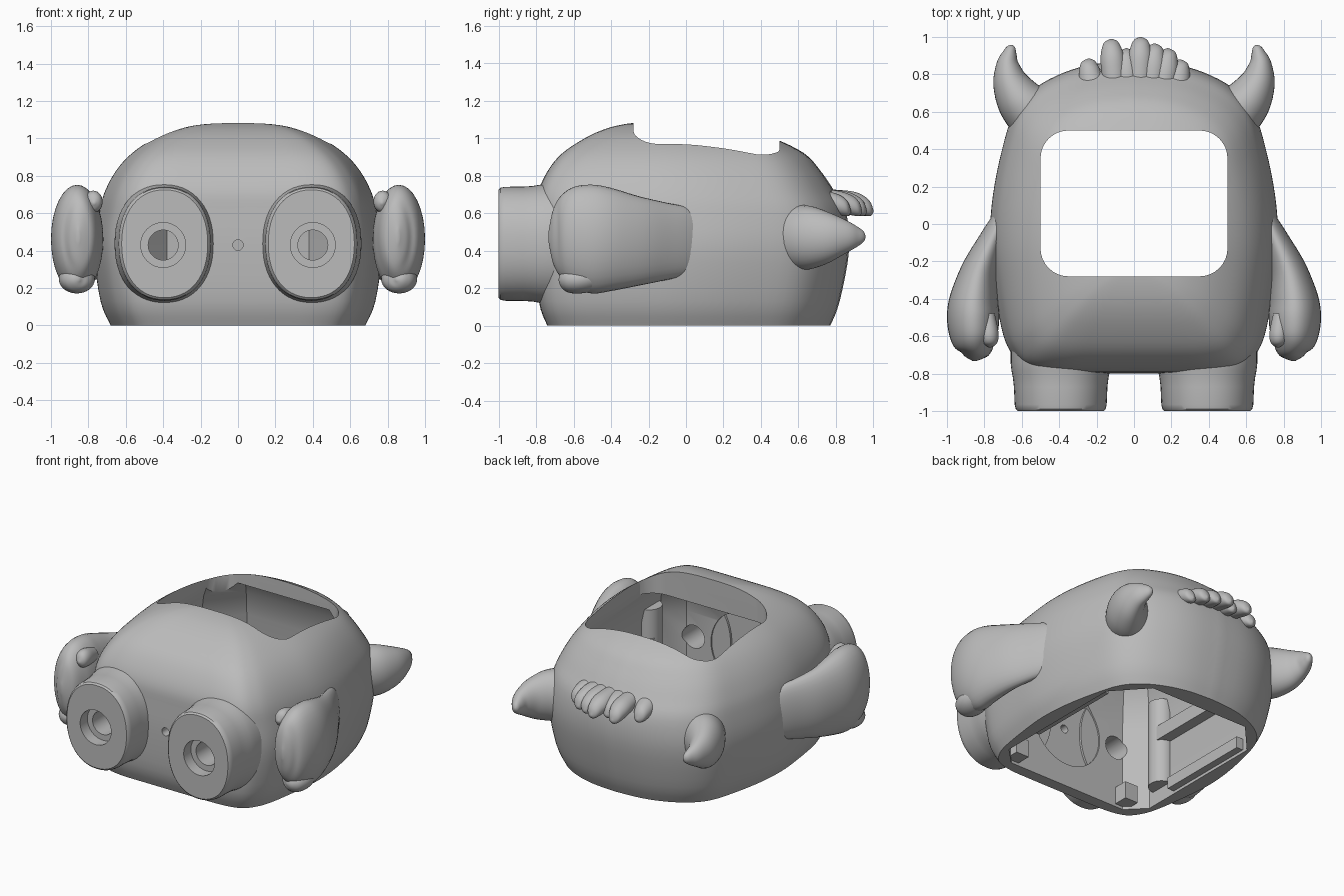
import bpy, bmesh, math
from mathutils import Vector

if "Cube" in bpy.data.objects:
    bpy.data.objects.remove(bpy.data.objects["Cube"])

grey = bpy.data.materials.new("plain grey")
grey.use_nodes = True
grey.diffuse_color = (0.5, 0.5, 0.5, 1)
grey.node_tree.nodes["Principled BSDF"].inputs["Base Color"].default_value = (0.5, 0.5, 0.5, 1)


def spline(points, steps):
    """Catmull-Rom interpolation of equal-length tuples."""
    pts = [Vector(p) for p in points]
    pts = [pts[0]] + pts + [pts[-1]]
    out = []
    for a, b, c, d in zip(pts, pts[1:], pts[2:], pts[3:]):
        for k in range(steps):
            t = k / steps
            out.append(b + 0.5 * t * ((c - a) + t * ((2 * a - 5 * b + 4 * c - d)
                                      + t * (3 * (b - c) + d - a))))
    return out + [pts[-1]]


def loft(name, rings):
    """Closed solid through a list of rings of equal size."""
    bm = bmesh.new()
    loops = [[bm.verts.new(p) for p in ring] for ring in rings]
    n = len(loops[0])
    for lo, hi in zip(loops, loops[1:]):
        for i in range(n):
            j = (i + 1) % n
            bm.faces.new((lo[i], lo[j], hi[j], hi[i]))
    bm.faces.new(loops[0])
    bm.faces.new(loops[-1])
    bmesh.ops.recalc_face_normals(bm, faces=bm.faces)
    mesh = bpy.data.meshes.new(name)
    bm.to_mesh(mesh)
    bm.free()
    mesh.materials.append(grey)
    obj = bpy.data.objects.new(name, mesh)
    bpy.context.collection.objects.link(obj)
    return obj


def oval(rx, ry, power=2.0, n=40):
    """Superellipse outline."""
    out = []
    for i in range(n):
        a = 2 * math.pi * i / n
        c, s = math.cos(a), math.sin(a)
        out.append((rx * math.copysign(abs(c) ** (2 / power), c),
                    ry * math.copysign(abs(s) ** (2 / power), s)))
    return out


def sweep(name, stations, steps=5):
    """Oval tube along stations of (x, y, z, side radius, height radius)."""
    st = spline(stations, steps)
    rings = []
    for i, p in enumerate(st):
        d = st[min(i + 1, len(st) - 1)] - st[max(i - 1, 0)]
        side = Vector((-d[1], d[0], 0)).normalized()
        centre = Vector(p[:3])
        rings.append([centre + side * u + Vector((0, 0, v))
                      for u, v in oval(p[3], p[4], n=32)])
    return loft(name, rings)


def rod(name, x, z, r, y0, y1):
    """Round rod running along y."""
    return loft(name, [[(x + u, y, z + v) for u, v in oval(r, r)] for y in (y0, y1)])


def block(name, s, x0, x1, y0, y1, z0, z1):
    """Box on side s."""
    return loft(name, [[(s * x0, y0, z), (s * x1, y0, z), (s * x1, y1, z), (s * x0, y1, z)]
                       for z in (z0, z1)])


def carve(obj, cutters):
    bpy.context.view_layer.objects.active = obj
    for c in cutters:
        m = obj.modifiers.new("cut", "BOOLEAN")
        m.operation, m.solver, m.object = "DIFFERENCE", "EXACT", c
        bpy.ops.object.modifier_apply(modifier=m.name)
    for c in cutters:
        bpy.data.objects.remove(c)


def smooth(obj, degrees=35):
    bpy.ops.object.select_all(action="DESELECT")
    obj.select_set(True)
    bpy.context.view_layer.objects.active = obj
    bpy.ops.object.shade_smooth_by_angle(angle=math.radians(degrees))


# Body: plan outline scaled at each height
plan = spline([(0, -.8), (.25, -.8), (.45, -.795), (.59, -.76), (.665, -.675), (.71, -.55),
               (.75, -.3), (.77, -.08), (.755, .15), (.705, .4), (.64, .6),
               (.53, .725), (.37, .81), (.2, .855), (0, .87)], 4)
half = [(p[0], p[1]) for p in plan]
outline = half + [(-x, y) for x, y in reversed(half[1:-1])]
levels = spline([(0, .68, -.74, .77), (.13, .735, -.785, .82), (.4, .77, -.8, .87),
                 (.6, .745, -.795, .855), (.72, .71, -.785, .79), (.83, .65, -.735, .715),
                 (.92, .568, -.66, .63), (1.0, .45, -.54, .465), (1.05, .33, -.43, .27),
                 (1.075, .21, -.33, .08), (1.085, .04, -.24, -.14)], 4)
body = loft("body", [[(x * w / .77, yf + (y + .8) / 1.67 * (yb - yf), z) for x, y in outline]
                     for z, w, yf, yb in levels])

# Hollow inside, open at the bottom
room = [(.46, -.66), (.58, -.54), (.58, .42), (.38, .64)]
room += [(-x, y) for x, y in reversed(room)]
cavity = loft("cavity_cutter", [[(x * k, y * k, z) for x, y in room]
                                for z, k in ((-.1, 1), (.6, 1), (.78, .93), (.88, .84))])

# Rounded window in the top
corner = []
for cx, cy, start in ((.35, .35, 0), (-.35, .35, 90), (-.35, -.13, 180), (.35, -.13, 270)):
    for i in range(9):
        a = math.radians(start + i * 90 / 8)
        corner.append((cx + .15 * math.cos(a), cy + .15 * math.sin(a)))
window = loft("window_cutter", [[(x, y, z) for x, y in corner] for z in (.3, 1.3)])

recess = rod("speaker_recess_cutter", 0, .43, .27, -.685, -.5)
pinhole = rod("pinhole_cutter", 0, .43, .028, -.95, -.5)
ports = [rod("port_cutter", s * .4, .43, .08, -1.1, -.5) for s in (-1, 1)]
carve(body, [cavity, window, recess, pinhole] + ports)
smooth(body)

for s, side in ((1, "left"), (-1, "right")):
    # Leg with a stepped hole through it
    profile = [(-1, .23, .288), (-.99, .24, .299), (-.965, .246, .304), (-.87, .25, .305),
               (-.82, .256, .308), (-.785, .263, .314), (-.74, .268, .32), (-.67, .268, .32)]
    leg = loft(side + "_leg", [[(s * (.392 + u), y, .437 + v) for u, v in oval(a, b, 2.2, 56)]
                               for y, a, b in profile])
    carve(leg, [rod("step_cutter", s * .4, .43, .12, -1.1, -.92),
                rod("bore_cutter", s * .4, .43, .08, -1.1, -.5)])
    smooth(leg)

    # Arm with folded finger and thumb
    arm = [(.68, .1, .45, .03, .13), (.715, .01, .45, .055, .18), (.765, -.1, .45, .073, .205),
           (.825, -.25, .452, .1, .238), (.855, -.4, .46, .13, .275), (.86, -.5, .462, .14, .29),
           (.857, -.6, .47, .127, .27), (.85, -.67, .475, .095, .215),
           (.853, -.71, .475, .055, .14), (.855, -.733, .475, .008, .03)]
    finger = [(.86, -.42, .27, .06, .06), (.862, -.54, .25, .095, .075),
              (.86, -.62, .245, .085, .07), (.855, -.66, .245, .05, .045),
              (.85, -.675, .245, .006, .006)]
    thumb = [(.785, -.48, .64, .04, .05), (.775, -.58, .66, .05, .06),
             (.77, -.635, .66, .04, .048), (.77, -.66, .655, .006, .006)]
    # Horn curving in towards its tip
    horn = [(.54, .59, .47, .15, .175), (.61, .665, .47, .128, .168), (.66, .76, .47, .096, .135),
            (.675, .85, .475, .063, .09), (.665, .91, .475, .039, .056),
            (.655, .945, .475, .022, .03), (.652, .957, .475, .005, .007)]
    for part, path in (("arm", arm), ("finger", finger), ("thumb", thumb), ("horn", horn)):
        smooth(sweep(side + "_" + part, [(s * p[0],) + p[1:] for p in path]), 60)

    # Inner post, shelf, ledge and corner rest
    post = loft(side + "_inner_post", [[(s * .58 + u, -.42 + v, z) for u, v in oval(.085, .085)]
                                       for z in (.1, .7)])
    smooth(post)
    block(side + "_inner_shelf", s, .505, .59, -.4, .2, .4, .5)
    block(side + "_inner_ledge", s, .53, .59, -.3, .38, .02, .1)
    block(side + "_corner_rest", s, .4, .5, -.665, -.56, .02, .14)

# Tuft of hair locks, joined at their roots
for i, (x, tip) in enumerate(((-.24, .885), (-.12, .99), (-.04, .94), (.035, 1.0),
                              (.11, .965), (.18, .94), (.245, .88))):
    lock = [(x * .85, .72, .68, .06, .05), (x * .95, tip - .12, .66, .065, .058),
            (x, tip - .05, .64, .052, .052), (x, tip - .015, .622, .034, .036),
            (x, tip, .61, .004, .006)]
    smooth(sweep("hair_lock_%d" % (i + 1), lock), 60)
